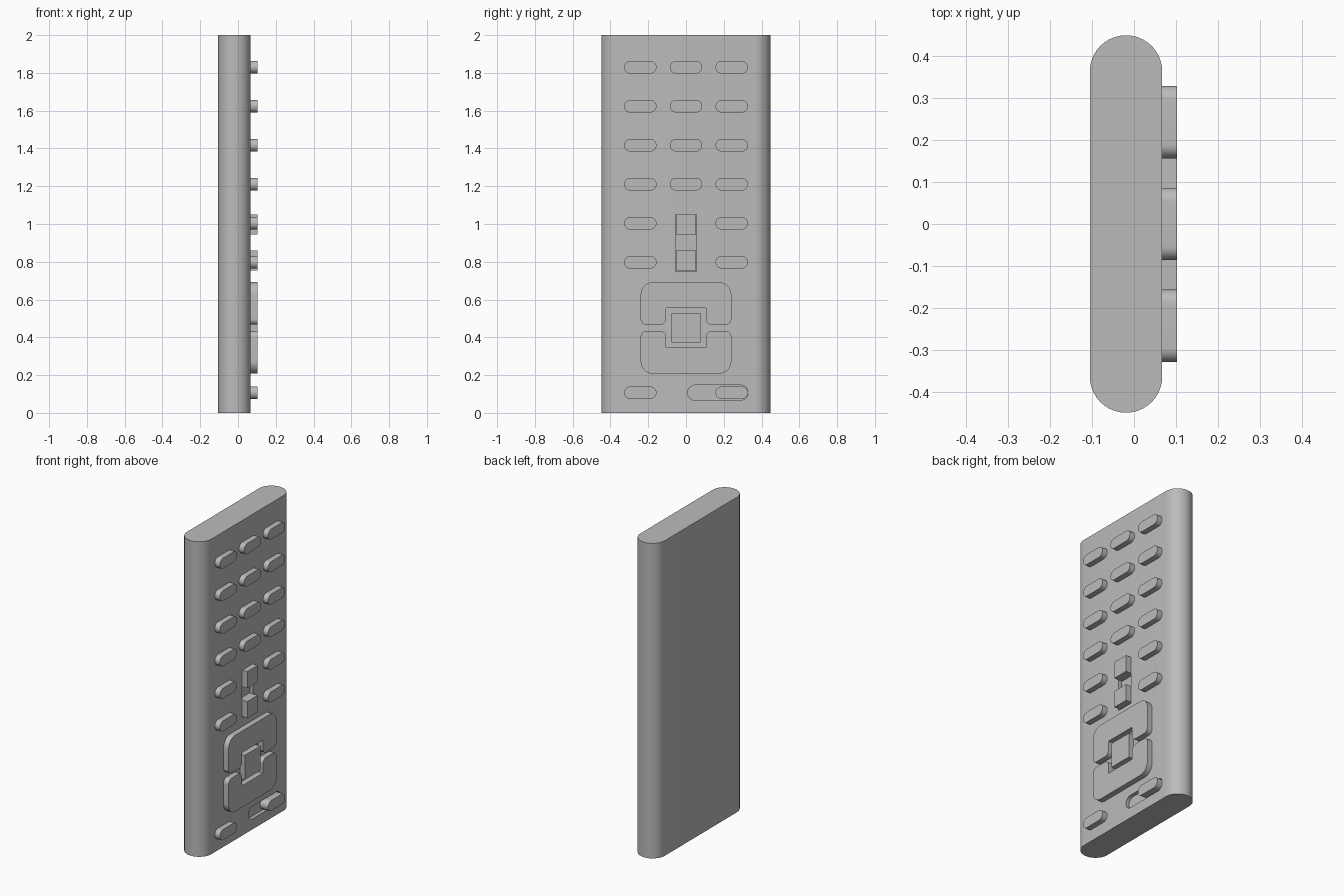
import bpy, bmesh, math
from mathutils import Vector

if "Cube" in bpy.data.objects:
    bpy.data.objects.remove(bpy.data.objects["Cube"], do_unlink=True)

grey = bpy.data.materials.new("plain grey")
grey.use_nodes = True
grey.diffuse_color = (0.5, 0.5, 0.5, 1)
grey.node_tree.nodes["Principled BSDF"].inputs["Base Color"].default_value = (0.5, 0.5, 0.5, 1)

FACE, TOP, FLOOR = 0.067, 0.102, 0.045   # button side, button tops, recess floors


def rounded(corners, steps=10):
    """Outline from (a, b, radius) corners, each rounded by an arc."""
    out = []
    for i, (a, b, r) in enumerate(corners):
        p = Vector((a, b))
        if r == 0:
            out.append(p)
            continue
        u = (Vector(corners[i - 1][:2]) - p).normalized()
        v = (Vector(corners[(i + 1) % len(corners)][:2]) - p).normalized()
        centre = p + (u + v) * r
        for k in range(steps + 1):
            t = k / steps * math.pi / 2
            out.append(centre - v * r * math.cos(t) - u * r * math.sin(t))
    return out


def box_outline(a, b, w, h, r=0):
    return rounded([(a - w / 2, b - h / 2, r), (a + w / 2, b - h / 2, r),
                    (a + w / 2, b + h / 2, r), (a - w / 2, b + h / 2, r)])


def prism(name, outline, low, high, axis="x"):
    """Extrude an outline along x (outline in y, z) or z (outline in x, y)."""
    place = (lambda p, d: (d, p.x, p.y)) if axis == "x" else (lambda p, d: (p.x, p.y, d))
    bm = bmesh.new()
    base = bm.faces.new([bm.verts.new(place(p, low)) for p in outline])
    top = bmesh.ops.extrude_face_region(bm, geom=[base])["geom"]
    shift = Vector(place(Vector((0, 0)), high - low))
    bmesh.ops.translate(bm, vec=shift, verts=[g for g in top if isinstance(g, bmesh.types.BMVert)])
    bmesh.ops.remove_doubles(bm, verts=bm.verts, dist=1e-5)
    bmesh.ops.recalc_face_normals(bm, faces=bm.faces)
    mesh = bpy.data.meshes.new(name)
    bm.to_mesh(mesh)
    bm.free()
    mesh.materials.append(grey)
    obj = bpy.data.objects.new(name, mesh)
    bpy.context.collection.objects.link(obj)
    return obj


def activate(obj):
    bpy.ops.object.select_all(action="DESELECT")
    obj.select_set(True)
    bpy.context.view_layer.objects.active = obj


def recess(body, outline):
    cutter = prism("recess_cutter", outline, FLOOR, TOP)
    cutter.hide_render = True
    mod = body.modifiers.new("recess", "BOOLEAN")
    mod.operation, mod.solver, mod.object = "DIFFERENCE", "EXACT", cutter
    activate(body)
    bpy.ops.object.modifier_apply(modifier=mod.name)
    bpy.data.objects.remove(cutter, do_unlink=True)


# Slab with fully rounded long sides
body = prism("body", box_outline(-0.019, 0, 0.172, 0.896, 0.0859), 0, 2, "z")
parts = [body]

# Shallow wells around the rocker and the lower button
recess(body, box_outline(0, 0.899, 0.11, 0.302))
recess(body, box_outline(0.169, 0.107, 0.32, 0.08, 0.0399))

# Pill buttons: four full rows, two outer pairs, one bottom pair
for row in range(7):
    z = 1.83 - 0.2065 * row if row < 6 else 0.107
    for col in (-1, 0, 1):
        if col == 0 and row > 3:
            continue
        low = FLOOR if row == 6 and col == 1 else FACE
        parts.append(prism(f"pill_button_{row + 1}_{col + 2}",
                           box_outline(0.242 * col, z, 0.172, 0.066, 0.0329), low - 0.002, TOP))

# Rocker pair
for name, z in (("rocker_up", 0.997), ("rocker_down", 0.807)):
    parts.append(prism(name, box_outline(0, z, 0.104, 0.105), FLOOR - 0.002, TOP))

# Two notched pads mirrored around a square centre button
MID = 0.45
half = [(0.105, 0.105, 0), (0.105, 0.017, 0.03), (0.24, 0.017, 0.03), (0.24, 0.242, 0.065)]
pad = half + [(-a, b, r) for a, b, r in reversed(half)]
for name, side in (("pad_upper", 1), ("pad_lower", -1)):
    parts.append(prism(name, rounded([(a, MID + side * b, r) for a, b, r in pad]),
                       FACE - 0.002, TOP))
parts.append(prism("centre_button", box_outline(0, MID, 0.155, 0.155), FACE - 0.002, TOP))

# Smooth the rounded sides, keep the rims crisp
for obj in parts:
    activate(obj)
    bpy.ops.object.shade_smooth_by_angle(angle=math.radians(30))
